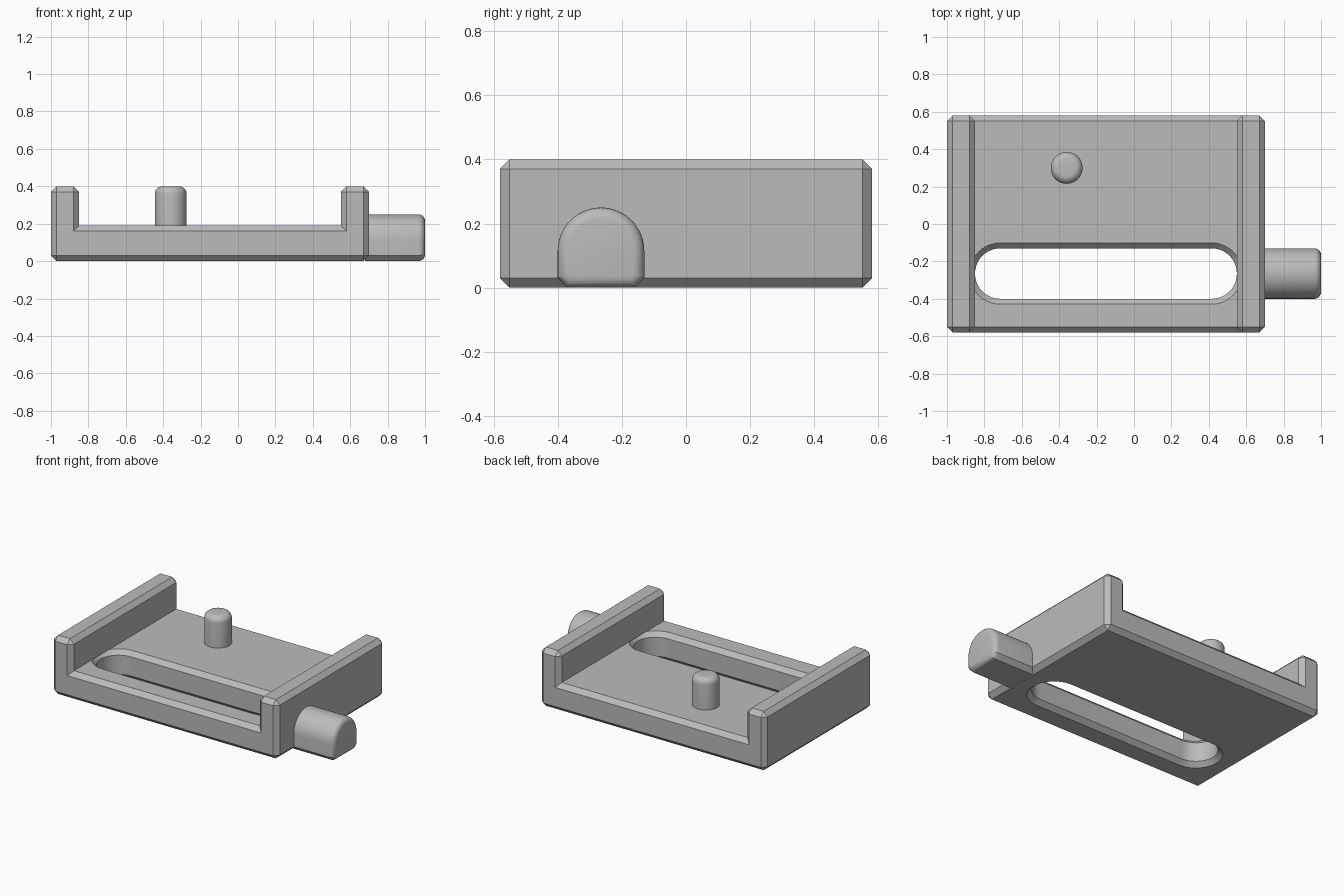
import bpy, bmesh, math
from mathutils import Matrix

cube = bpy.data.objects.get("Cube")
if cube:
    bpy.data.objects.remove(cube, do_unlink=True)

CHAMFER = 0.03
FLOOR = 0.19
SLOT_Y, SLOT_R = -0.265, 0.135

grey = bpy.data.materials.new("plain grey")
grey.use_nodes = True
grey.diffuse_color = (0.5, 0.5, 0.5, 1)
grey.node_tree.nodes["Principled BSDF"].inputs["Base Color"].default_value = grey.diffuse_color


def finish(bm, name):
    bmesh.ops.recalc_face_normals(bm, faces=bm.faces[:])
    mesh = bpy.data.meshes.new(name)
    bm.to_mesh(mesh)
    bm.free()
    mesh.materials.append(grey)
    obj = bpy.data.objects.new(name, mesh)
    bpy.context.collection.objects.link(obj)
    return obj


def smooth(obj):
    bpy.ops.object.select_all(action='DESELECT')
    obj.select_set(True)
    bpy.context.view_layer.objects.active = obj
    bpy.ops.object.shade_smooth_by_angle(angle=math.radians(30))


def prism(points, direction):
    """Extrude a closed outline of 3D points."""
    bm = bmesh.new()
    face = bm.faces.new([bm.verts.new(p) for p in points])
    new = bmesh.ops.extrude_face_region(bm, geom=[face])["geom"]
    bmesh.ops.translate(bm, vec=direction, verts=[v for v in new if isinstance(v, bmesh.types.BMVert)])
    bmesh.ops.recalc_face_normals(bm, faces=bm.faces[:])
    return bm


def bevel(bm, edges, width, segments=1):
    bmesh.ops.bevel(bm, geom=edges, offset=width, offset_type='OFFSET',
                    segments=segments, profile=0.5, affect='EDGES', clamp_overlap=True)


# U-shaped tray, chamfered on every outward edge
profile = [(-1, 0), (0.7, 0), (0.7, 0.4), (0.55, 0.4), (0.55, FLOOR),
           (-0.85, FLOOR), (-0.85, 0.4), (-1, 0.4)]
bm = prism([(x, -0.58, z) for x, z in profile], (0, 1.16, 0))
bevel(bm, [e for e in bm.edges if e.calc_face_angle_signed() > 0.1], CHAMFER)
tray = finish(bm, "tray")

# Rounded slot with a chamfered rim above and below
bm = bmesh.new()
rings = []
for z, radius in [(-0.02, SLOT_R + CHAMFER + 0.02), (CHAMFER, SLOT_R),
                  (FLOOR - CHAMFER, SLOT_R), (FLOOR + 0.001, SLOT_R + CHAMFER)]:
    ring = []
    for centre, start in ((0.415, -90), (-0.715, 90)):
        for i in range(21):
            a = math.radians(start + 9 * i)
            ring.append(bm.verts.new((centre + radius * math.cos(a), SLOT_Y + radius * math.sin(a), z)))
    rings.append(ring)
for low, high in zip(rings, rings[1:]):
    for i in range(len(low)):
        j = (i + 1) % len(low)
        bm.faces.new((low[i], low[j], high[j], high[i]))
bm.faces.new(rings[0])
bm.faces.new(rings[-1])
cutter = finish(bm, "slot_cutter")
cut = tray.modifiers.new("slot", 'BOOLEAN')
cut.operation = 'DIFFERENCE'
cut.solver = 'EXACT'
cut.object = cutter
bpy.context.view_layer.objects.active = tray
bpy.ops.object.modifier_apply(modifier=cut.name)
bpy.data.objects.remove(cutter, do_unlink=True)
smooth(tray)

# Arched side knob, rounded at its free end and chamfered underneath
arch = [(SLOT_Y - SLOT_R + CHAMFER, 0), (SLOT_Y + SLOT_R - CHAMFER, 0), (SLOT_Y + SLOT_R, CHAMFER)]
for i in range(25):
    a = math.pi * i / 24
    arch.append((SLOT_Y + SLOT_R * math.cos(a), 0.115 + SLOT_R * math.sin(a)))
arch.append((SLOT_Y - SLOT_R, CHAMFER))
bm = prism([(0.68, y, z) for y, z in arch], (0.32, 0, 0))
bevel(bm, [e for e in bm.edges if all(v.co.x > 0.99 for v in e.verts)], 0.035, 5)
smooth(finish(bm, "side_knob"))

# Upright pin with a rounded top
bm = bmesh.new()
bmesh.ops.create_cone(bm, cap_ends=True, segments=40, radius1=0.085, radius2=0.085, depth=0.22,
                      matrix=Matrix.Translation((-0.36, 0.3, 0.29)))
bevel(bm, [e for e in bm.edges if all(v.co.z > 0.39 for v in e.verts)], 0.04, 6)
smooth(finish(bm, "pin"))
